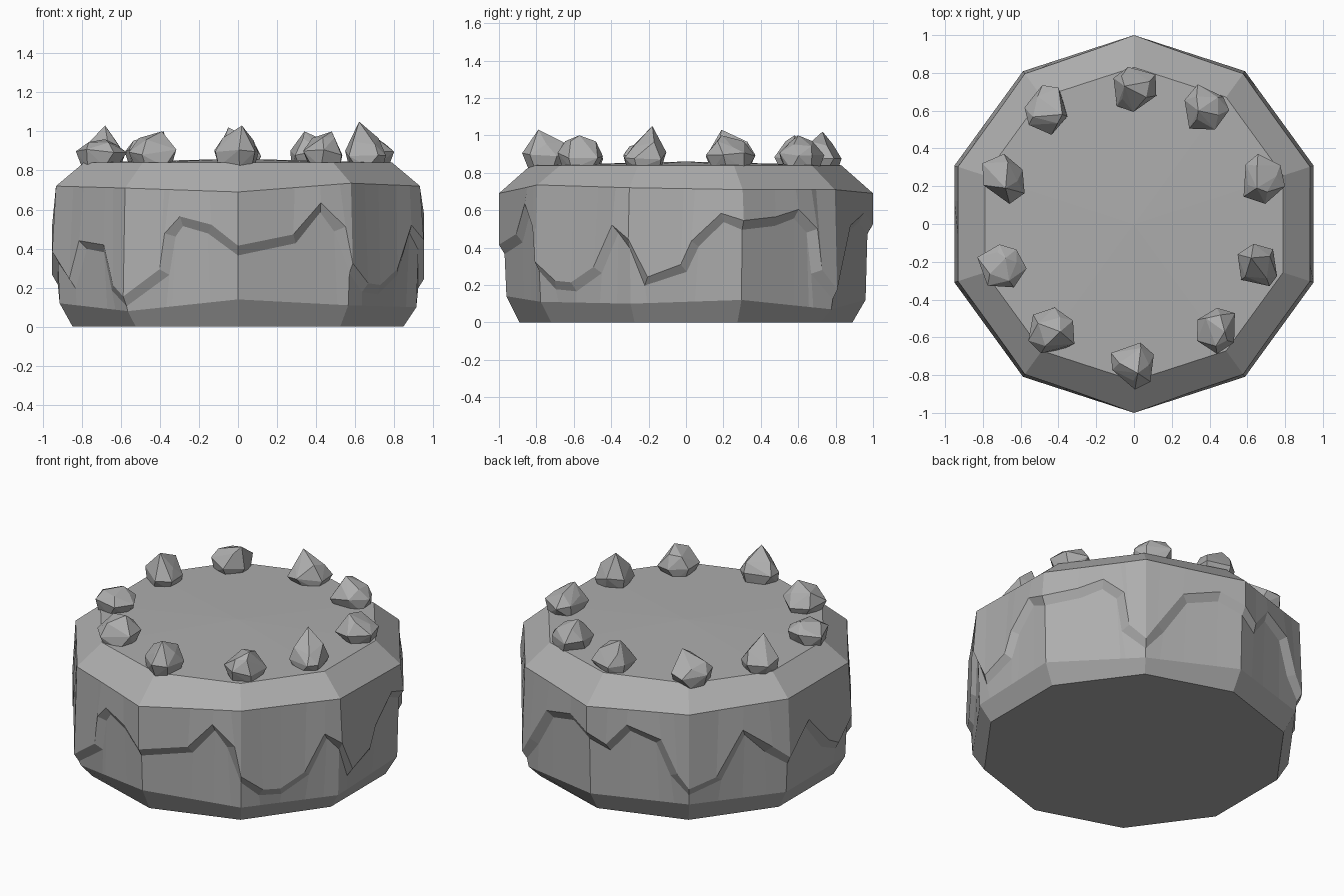
import bpy, bmesh, math, random
from mathutils import Vector

cube = bpy.data.objects.get("Cube")
if cube:
    bpy.data.objects.remove(cube, do_unlink=True)
random.seed(4)

stone = bpy.data.materials.new("grey stone")
stone.use_nodes = True
COLOR = (0.42, 0.42, 0.42, 1)
stone.diffuse_color = COLOR
stone.node_tree.nodes["Principled BSDF"].inputs["Base Color"].default_value = COLOR

SIDES = 10
# Crack line on each wall, from the front corner towards +x: (fraction along wall, height)
CRACK = [
    [(0, .39), (.5, .45), (.73, .61), (.9, .5)],
    [(0, .3), (.2, .2), (.4, .19), (.66, .28), (.85, .5)],
    [(0, .42), (.15, .22), (.48, .29), (.58, .42), (.82, .56)],
    [(0, .52), (.35, .54), (.58, .58), (.75, .49), (.8, .27)],
    [(0, .15), (.15, .27), (.4, .5), (.75, .56)],
    [(0, .5), (.2, .44), (.4, .58), (.7, .52), (.85, .32)],
    [(0, .22), (.3, .28), (.55, .55), (.8, .42)],
    [(0, .33), (.3, .5), (.6, .3), (.8, .24)],
    [(0, .36), (.25, .22), (.4, .42), (.7, .4), (.82, .2)],
    [(0, .13), (.35, .28), (.4, .47), (.5, .54), (.75, .5)],
]
FOOT_Z = [.14, .11, .1, .12, .07, .12, .13, .12, .12, .08]
BROW_Z = [.69, .735, .72, .71, .71, .69, .71, .72, .72, .71]


def lerp(a, b, t):
    return a + (b - a) * t


def corner(i, r):
    a = -math.pi / 2 + math.tau * i / SIDES
    return Vector((r * math.cos(a), r * math.sin(a), 0))


def around(s, r):
    """Point at perimeter position s, measured in walls, on a decagon."""
    i = math.floor(s)
    return corner(i, r).lerp(corner(i + 1, r), s - i)


def along(values, s):
    i = math.floor(s)
    return lerp(values[i % SIDES], values[(i + 1) % SIDES], s - i)


def finish(bm, name):
    bmesh.ops.recalc_face_normals(bm, faces=bm.faces)
    mesh = bpy.data.meshes.new(name)
    bm.to_mesh(mesh)
    bm.free()
    mesh.materials.append(stone)
    ob = bpy.data.objects.new(name, mesh)
    bpy.context.scene.collection.objects.link(ob)
    return ob


# Stone drum: each column runs foot, crack lower lip, crack upper lip, brow
path = [(i + f, z) for i, wall in enumerate(CRACK) for f, z in wall]
bm = bmesh.new()


def vert(s, r, z):
    p = around(s, r)
    p.z = z
    return bm.verts.new(p)


columns = []
for k, (s, z) in enumerate(path):
    s0, z0 = path[k - 1]
    s1, z1 = path[(k + 1) % len(path)]
    ds = (s1 - s0) % SIDES * .6
    n = Vector((z0 - z1, ds)).normalized() * .025
    if s == int(s):
        n = Vector((0, .025))
    y_end = abs(around(s, 1).y) ** 8
    columns.append([
        vert(s, .96, along(FOOT_Z, s)),
        vert(s - n.x / .6, .97, max(z - n.y, along(FOOT_Z, s) + .005)),
        vert(s + n.x / .6, 1.0, z + n.y),
        vert(s, .98 + .02 * y_end, along(BROW_Z, s)),
    ])
for a, b in zip(columns, columns[1:] + columns[:1]):
    for j in range(3):
        bm.faces.new((a[j], b[j], b[j + 1], a[j + 1]))

# Chamfers, underside and slightly domed top
base = [vert(i, .89, 0) for i in range(SIDES)]
rim = [vert(i, .83, .84) for i in range(SIDES)]
middle = bm.verts.new((0, 0, .86))
for i in range(SIDES):
    j = (i + 1) % SIDES
    ks = [k for k, p in enumerate(path) if i <= p[0] <= i + 1]
    ks.append((ks[-1] + 1) % len(path) if path[ks[-1]][0] < i + 1 else ks[-1])
    ks = list(dict.fromkeys(ks))
    bm.faces.new([base[i], base[j]] + [columns[k][0] for k in reversed(ks)])
    bm.faces.new([rim[j], rim[i]] + [columns[k][3] for k in ks])
    bm.faces.new((rim[i], rim[j], middle))
bm.faces.new(base)
finish(bm, "stone_drum")

# Ring of pointed rocks: (centre x, y, peak x, y, peak height)
ROCKS = [
    (0, -.74, .02, -.79, 1.03), (.44, -.56, .48, -.57, 1.0),
    (.66, -.22, .62, -.18, 1.05), (.68, .24, .65, .19, 1.0),
    (.38, .61, .34, .6, 1.0), (0, .72, -.05, .73, 1.02),
    (-.46, .6, -.38, .58, 1.0), (-.69, .24, -.68, .19, 1.03),
    (-.7, -.22, -.68, -.18, .96), (-.43, -.57, -.39, -.57, 1.0),
]
for x, y, px, py, top in ROCKS:
    bm = bmesh.new()
    turn = random.uniform(0, math.tau)
    for r, z, n in ((.1, .82, 6), (.13, .89, 6), (.085, .95, 4)):
        for i in range(n):
            a = turn + math.tau * (i + random.uniform(-.25, .25)) / n
            q = r * random.uniform(.85, 1.08)
            dz = random.uniform(-.02, .02) if z > .82 else 0
            bm.verts.new((x + q * math.cos(a), y + q * math.sin(a), z + dz))
    bm.verts.new((px, py, top))
    hull = bmesh.ops.convex_hull(bm, input=bm.verts[:])
    loose = [v for v in bm.verts if not v.link_faces]
    bmesh.ops.delete(bm, geom=loose, context='VERTS')
    finish(bm, "rim_rock")
